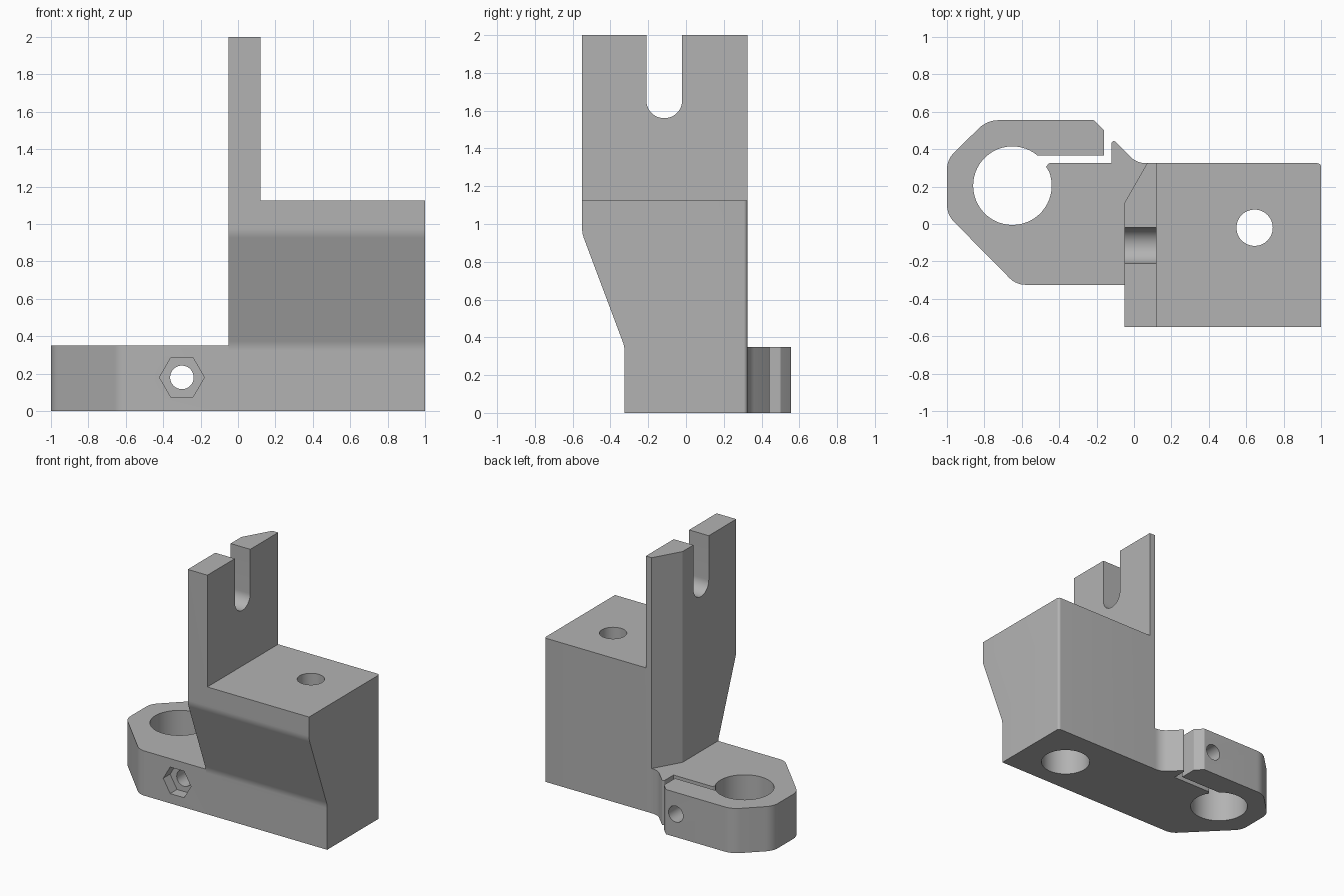
import bpy, bmesh
from math import pi, cos, sin, tan, radians
from mathutils import Vector, Matrix

if "Cube" in bpy.data.objects:
    bpy.data.objects.remove(bpy.data.objects["Cube"])

grey = bpy.data.materials.new("plain grey")
grey.use_nodes = True
grey.diffuse_color = (0.45, 0.45, 0.45, 1)
grey.node_tree.nodes["Principled BSDF"].inputs["Base Color"].default_value = grey.diffuse_color

# Columns: where the profile's u, v and extrusion directions point
ALONG_X = Matrix(((0, 0, 1), (1, 0, 0), (0, 1, 0)))
ALONG_Y = Matrix(((1, 0, 0), (0, 0, 1), (0, 1, 0)))
ALONG_Z = Matrix.Identity(3)


def rounded(corners, steps=8):
    """Outline from (u, v, optional radius) corners."""
    out = []
    for i, c in enumerate(corners):
        p = Vector(c[:2])
        r = c[2] if len(c) > 2 else 0
        if not r:
            out.append(p)
            continue
        a = (Vector(corners[i - 1][:2]) - p).normalized()
        b = (Vector(corners[(i + 1) % len(corners)][:2]) - p).normalized()
        half = a.angle(b) / 2
        centre = p + (a + b).normalized() * (r / sin(half))
        start, end = p + a * (r / tan(half)), p + b * (r / tan(half))
        sweep = pi - 2 * half
        s, e = start - centre, end - centre
        for k in range(steps + 1):
            t = k / steps
            out.append(centre + (s * sin((1 - t) * sweep) + e * sin(t * sweep)) / sin(sweep))
    return out


def arc(u, v, r, first, last, steps=48):
    angles = [radians(first + (last - first) * k / steps) for k in range(steps + 1)]
    return [Vector((u + r * cos(a), v + r * sin(a))) for a in angles]


def circle(u, v, r, sides=48):
    return arc(u, v, r, 0, 360, sides)[:-1]


def prism(name, outline, low, high, axis):
    bm = bmesh.new()
    rings = [[bm.verts.new(axis @ Vector((p[0], p[1], h))) for p in outline] for h in (low, high)]
    bm.faces.new(rings[0])
    bm.faces.new(rings[1])
    n = len(outline)
    for i in range(n):
        j = (i + 1) % n
        bm.faces.new((rings[0][i], rings[0][j], rings[1][j], rings[1][i]))
    bmesh.ops.recalc_face_normals(bm, faces=bm.faces)
    mesh = bpy.data.meshes.new(name)
    bm.to_mesh(mesh)
    bm.free()
    mesh.materials.append(grey)
    obj = bpy.data.objects.new(name, mesh)
    bpy.context.collection.objects.link(obj)
    return obj


def combine(obj, other, operation):
    """Apply a boolean and remove the helper."""
    mod = obj.modifiers.new("combine", 'BOOLEAN')
    mod.operation, mod.object, mod.solver = operation, other, 'EXACT'
    graph = bpy.context.evaluated_depsgraph_get()
    mesh = bpy.data.meshes.new_from_object(obj.evaluated_get(graph))
    obj.modifiers.clear()
    obj.data = mesh
    bpy.data.objects.remove(other)


# Block and upright: side profile trimmed by the plan with its cut corner
side = rounded([(-0.325, 0), (0.5, 0), (0.5, 2), (-0.55, 2), (-0.55, 0.95, 0.15), (-0.325, 0.35, 0.15)])
bracket = prism("clamp_bracket", side, -0.3, 1.2, ALONG_X)
plan = rounded([(-0.05, -0.8), (1, -0.8), (1, 0.325, 0.02), (0.07, 0.325), (-0.05, 0.115)])
combine(bracket, prism("plan_trim", plan, -0.2, 2.2, ALONG_Z), 'INTERSECT')

# Space above the block
above = [(0.12, -1), (1.3, -1), (1.3, 1), (0.12, 1)]
combine(bracket, prism("above_block", above, 1.125, 2.3, ALONG_Z), 'DIFFERENCE')

# Round-bottomed slot in the upright
slot = arc(-0.115, 1.655, 0.095, 180, 360, 24) + [Vector((-0.02, 2.3)), Vector((-0.21, 2.3))]
combine(bracket, prism("slot", slot, -0.5, 0.5, ALONG_X), 'DIFFERENCE')

# Split ring clamp with its gap and spur
lower = rounded([(-0.63, -0.325, 0.12), (0.1, -0.325), (0.1, 0.325), (0.015, 0.325, 0.12),
                 (-0.12, 0.46, 0.012), (-0.12, 0.325), (-0.455, 0.325, 0.01), (-0.47, 0.305),
                 (-0.65, 0.205)])[:-1]
upper = rounded([(-0.4, 0.365), (-0.16, 0.365), (-0.16, 0.5, 0.01), (-0.215, 0.555, 0.01),
                 (-0.785, 0.555, 0.15), (-1, 0.345, 0.13), (-1, 0.05, 0.13), (-0.63, -0.325)])[1:-1]
# The first lower corner is rounded against the ring's diagonal edge
toe = rounded([(-1, 0.05), (-0.63, -0.325, 0.12), (0.1, -0.325)])[1:-1]
lower = toe + lower[9:]
ring = arc(-0.65, 0.205, 0.21, 21, -310.4)
clamp = prism("clamp", lower + ring + upper, 0, 0.35, ALONG_Z)
combine(bracket, clamp, 'UNION')

# Clamp bolt hole and hexagonal nut pocket
combine(bracket, prism("bolt_hole", circle(-0.3, 0.18, 0.063, 32), -1, 1, ALONG_Y), 'DIFFERENCE')
combine(bracket, prism("nut_pocket", circle(-0.3, 0.18, 0.12, 6), -0.6, -0.24, ALONG_Y), 'DIFFERENCE')

# Stepped vertical bore through the block
combine(bracket, prism("bore", circle(0.645, -0.02, 0.097), -0.5, 1.5, ALONG_Z), 'DIFFERENCE')
combine(bracket, prism("counterbore", circle(0.645, -0.02, 0.178), -0.5, 0.9, ALONG_Z), 'DIFFERENCE')

# Smooth rounds, sharp edges
bpy.ops.object.select_all(action='DESELECT')
bracket.select_set(True)
bpy.context.view_layer.objects.active = bracket
bpy.ops.object.shade_smooth_by_angle(angle=radians(20))
